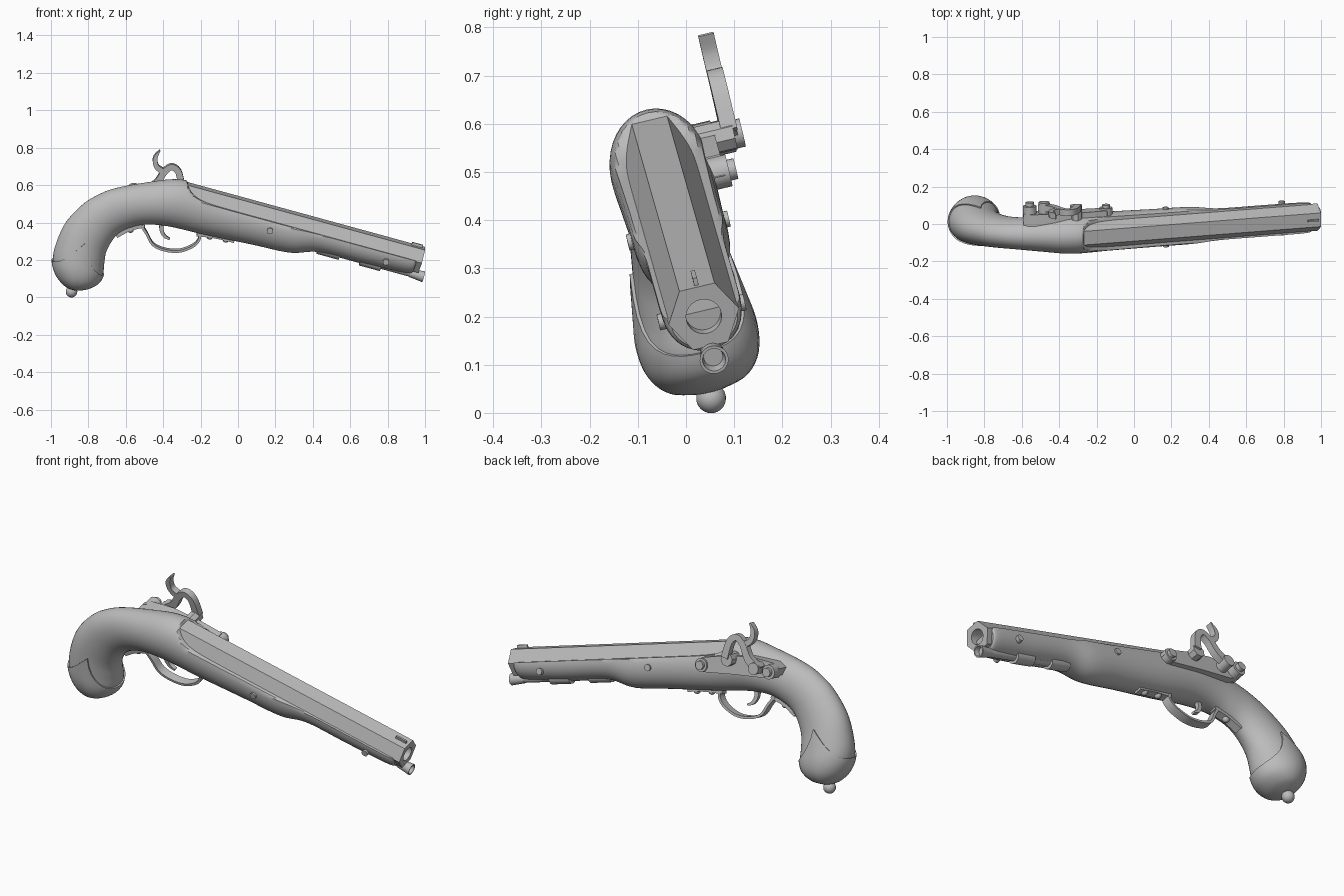
import bpy, bmesh, math
from mathutils import Vector, Matrix

if "Cube" in bpy.data.objects:
    bpy.data.objects.remove(bpy.data.objects["Cube"], do_unlink=True)

# Pose: local axes are u along the barrel, v to the lock side, w up
D = Vector((0.962, 0.075, -0.263)).normalized()
V = Vector((-0.013, 0.973, 0.23))
V = (V - D * V.dot(D)).normalized()
W = D.cross(V)
POSE = Matrix((D, V, W)).transposed().to_4x4()
POSE.translation = (0.982, 0.037, 0.2)

grey = bpy.data.materials.new("plain grey")
grey.use_nodes = True
grey.diffuse_color = (0.5, 0.5, 0.5, 1)
grey.node_tree.nodes["Principled BSDF"].inputs["Base Color"].default_value = (0.5, 0.5, 0.5, 1)
parts = []


def finish(name, bm):
    bmesh.ops.recalc_face_normals(bm, faces=bm.faces)
    me = bpy.data.meshes.new(name)
    bm.to_mesh(me)
    bm.free()
    me.transform(POSE)
    me.materials.append(grey)
    ob = bpy.data.objects.new(name, me)
    bpy.context.collection.objects.link(ob)
    parts.append(ob)


def loft(name, rings, first=True, last=True):
    bm = bmesh.new()
    loops = [[bm.verts.new(p) for p in r] for r in rings]
    n = len(loops[0])
    for a, b in zip(loops, loops[1:]):
        for i in range(n):
            j = (i + 1) % n
            bm.faces.new((a[i], a[j], b[j], b[i]))
    if first:
        bm.faces.new(loops[0])
    if last:
        bm.faces.new(loops[-1])
    finish(name, bm)


def P(x, z, v=0.0):
    """Side elevation position to local (u, v, w)."""
    dx, dz = x - 0.982 + 0.013 * v, z - 0.2 - 0.23 * v
    return Vector((0.963 * dx - 0.281 * dz, v, 0.27 * dx + 0.989 * dz))


def smooth(seq, t):
    """Catmull-Rom sample of a list of vectors."""
    i = min(int(t), len(seq) - 2)
    f = t - i
    p0, p1, p2, p3 = (seq[max(0, min(len(seq) - 1, i + k))] for k in (-1, 0, 1, 2))
    return p1 + 0.5 * f * (p2 - p0 + f * (2 * p0 - 5 * p1 + 4 * p2 - p3 + f * (3 * (p1 - p2) + p3 - p0)))


def ribbon(name, pts, widths, thick):
    """Curved strip with a rectangular section, bent in the side plane."""
    steps = 6 * (len(pts) - 1)
    wid = [Vector((w, 0, 0)) for w in widths]
    rings = []
    for k in range(steps + 1):
        t = k / 6
        c, w = smooth(pts, t), smooth(wid, t).x / 2
        tan = smooth(pts, min(t + 0.05, len(pts) - 1)) - smooth(pts, max(t - 0.05, 0))
        n = Vector((-tan.z, 0, tan.x)).normalized() * w
        s = Vector((0, thick / 2, 0))
        rings.append([c + n + s, c - n + s, c - n - s, c + n - s])
    loft(name, rings)


def rod(name, a, b, r, sides=20):
    a, b = Vector(a), Vector(b)
    bm = bmesh.new()
    m = Matrix.Translation((a + b) / 2) @ (b - a).to_track_quat('Z', 'Y').to_matrix().to_4x4()
    bmesh.ops.create_cone(bm, cap_ends=True, segments=sides, radius1=r, radius2=r,
                          depth=(b - a).length, matrix=m)
    finish(name, bm)


def ball(name, c, r):
    bm = bmesh.new()
    bmesh.ops.create_uvsphere(bm, u_segments=20, v_segments=12, radius=r, matrix=Matrix.Translation(c))
    finish(name, bm)


# Stock stations: upper point, lower point, half width
fore = [(-.03, .05, -.075, .07), (-.07, .08, -.09, .083), (-.3, .08, -.1, .084), (-.54, .08, -.105, .085),
        (-.69, .08, -.15, .098), (-.9, .075, -.162, .1), (-1.15, .073, -.178, .103), (-1.36, .075, -.187, .105)]
grip = [(-.5, .61, -.5, .39, .092), (-.66, .58, -.58, .372, .084), (-.75, .545, -.635, .345, .084),
        (-.83, .495, -.675, .3, .088), (-.92, .4, -.705, .24, .098), (-.972, .29, -.715, .18, .112),
        (-.99, .2, -.722, .125, .122), (-.972, .125, -.748, .08, .112), (-.93, .07, -.8, .052, .078),
        (-.89, .046, -.86, .043, .025)]
upper = [Vector((u, 0, t)) for u, t, b, a in fore] + [P(g[0], g[1]) for g in grip]
lower = [Vector((u, 0, b)) for u, t, b, a in fore] + [P(g[2], g[3]) for g in grip]
half = [Vector((0, s[-1], 0)) for s in fore + grip]
BREECH = -1.33
SIDES = 40


def stock_point(t, ang, grow=0.0):
    a, b, h = smooth(upper, t), smooth(lower, t), smooth(half, t)
    axis = (a - b) / 2
    axis += axis.normalized() * grow
    p = (a + b) / 2 + axis * math.cos(ang) + (h + Vector((0, grow, 0))) * math.sin(ang)
    if p.x > BREECH:  # open channel for the barrel
        p.z = min(p.z, 0.004 + 0.08 * math.exp((BREECH - p.x) / 0.045))
    return p


angles = [math.tau * i / SIDES for i in range(SIDES)]
count = len(upper) - 1
times = [k / 6 for k in range(6 * 6)] + [6 + k / 24 for k in range(24)] + [7 + k / 6 for k in range(6 * (count - 7) + 1)]
loft("stock", [[stock_point(t, a) for a in angles] for t in times])

# Butt cap with a pointed tongue on each side
RIM = len(fore) + 6.0
rows = 20
cap = []
for k in range(rows + 1):
    ring = []
    for a in angles:
        start = RIM - 1.9 * (1 - abs(math.cos(a))) ** 1.5
        ring.append(stock_point(start + (count - start) * k / rows, a, 0.007))
    cap.append(ring)
rim = [stock_point(RIM - 1.9 * (1 - abs(math.cos(a))) ** 1.5, a, -0.004) for a in angles]
loft("butt_cap", [rim] + cap, first=False)
ball("butt_finial", P(-.89, .03), 0.031)
rod("finial_neck", P(-.89, .03), P(-.882, .06), 0.022)


# Six-sided barrel with a round bore
def section(u, bore=0.0):
    pts = []
    for i in range(24):
        a = math.tau * i / 24
        r = bore or 0.065 / math.cos(a % (math.pi / 3) - math.pi / 6)
        pts.append(Vector((u, r * math.cos(a), r * math.sin(a))))
    return pts


loft("barrel", [section(BREECH), section(0), section(0, 0.037), section(-0.15, 0.037)])
ribbon("front_sight", [Vector((-.075, 0, .07)), Vector((-.015, 0, .07))], [.022, .022], .009)

# Ramrod, cupped tip and its pipes
rod("ramrod", (-.56, 0, -.084), (.0, 0, -.084), .022)


def circle(u, r):
    return [Vector((u, r * math.cos(a), r * math.sin(a) - .086)) for a in angles]


loft("ramrod_tip", [circle(-.04, .022), circle(-.01, .025), circle(.035, .03), circle(.035, .024), circle(.01, .02)])
for i, (u0, u1) in enumerate(((-.552, -.43), (-.316, -.2))):
    rod(f"ramrod_pipe_{i + 1}", (u0, 0, -.084), (u1, 0, -.084), .035)

# Cross pins showing on both sides
for i, (u, reach) in enumerate(((-.832, .108), (-.187, .092))):
    rod(f"cross_pin_{i + 1}", (u, -reach, -.043), (u, reach, -.043), .017)

# Trigger guard, trigger and underside screws
guard = [P(*p) for p in ((-.52, .39), (-.49, .345), (-.455, .285), (-.39, .255), (-.31, .25),
                         (-.235, .28), (-.205, .32), (-.215, .35))]
ribbon("trigger_guard", guard, [.013] * len(guard), .044)
trigger = [P(*p) for p in ((-.4, .42), (-.41, .37), (-.395, .33), (-.365, .312))]
ribbon("trigger", trigger, [.026, .022, .017, .01], .02)
ribbon("guard_front_plate", [P(-.22, .34), P(-.12, .328), P(-.02, .304)], [.02] * 3, .04)
ribbon("guard_rear_plate", [P(-.5, .388), P(-.58, .367), P(-.65, .33)], [.02] * 3, .04)
for i, (x, z) in enumerate(((-.15, .326), (-.065, .31), (-.575, .362))):
    ball(f"guard_screw_{i + 1}", P(x, z), .018)

# Lock plate on the back side
outline = [(-1.615, -.07), (-1.58, -.04), (-1.45, -.005), (-1.3, .004), (-1.17, .0), (-1.13, -.035),
           (-1.17, -.072), (-1.35, -.09), (-1.54, -.115), (-1.6, -.105)]
loft("lock_plate", [[Vector((u, v, w)) for u, w in outline] for v in (.06, .125)])
rod("lock_tail_boss", (-1.575, .1, -.08), (-1.575, .165, -.08), .036)
rod("lock_tail_screw", (-1.575, .16, -.08), (-1.575, .185, -.08), .022)
rod("lock_front_boss", (-1.165, .08, -.036), (-1.165, .135, -.036), .034)
rod("lock_front_screw", (-1.165, .13, -.036), (-1.165, .15, -.036), .022)
nipple = P(-.31, .575, .15)
rod("nipple_bolster", (nipple.x, .06, nipple.z), (nipple.x, .165, nipple.z), .034, 8)

# Hammer: arched body and thumb spur
H = .157
arch = [P(x, z, H) for x, z in ((-.5, .57), (-.435, .61), (-.395, .67), (-.355, .698), (-.318, .67), (-.3, .585))]
ribbon("hammer_body", arch, [.05, .04, .034, .032, .034, .038], .034)
spur = [P(x, z, H) for x, z in ((-.418, .785), (-.442, .745), (-.435, .7), (-.395, .67))]
ribbon("hammer_spur", spur, [.006, .024, .026, .034], .033)
pivot = P(-.48, .575, H)
rod("hammer_pivot", (pivot.x, .1, pivot.z), (pivot.x, .185, pivot.z), .03)

# Smooth shading with crisp edges
bpy.ops.object.select_all(action='DESELECT')
for ob in parts:
    ob.select_set(True)
bpy.context.view_layer.objects.active = parts[0]
bpy.ops.object.shade_smooth_by_angle(angle=math.radians(30))
